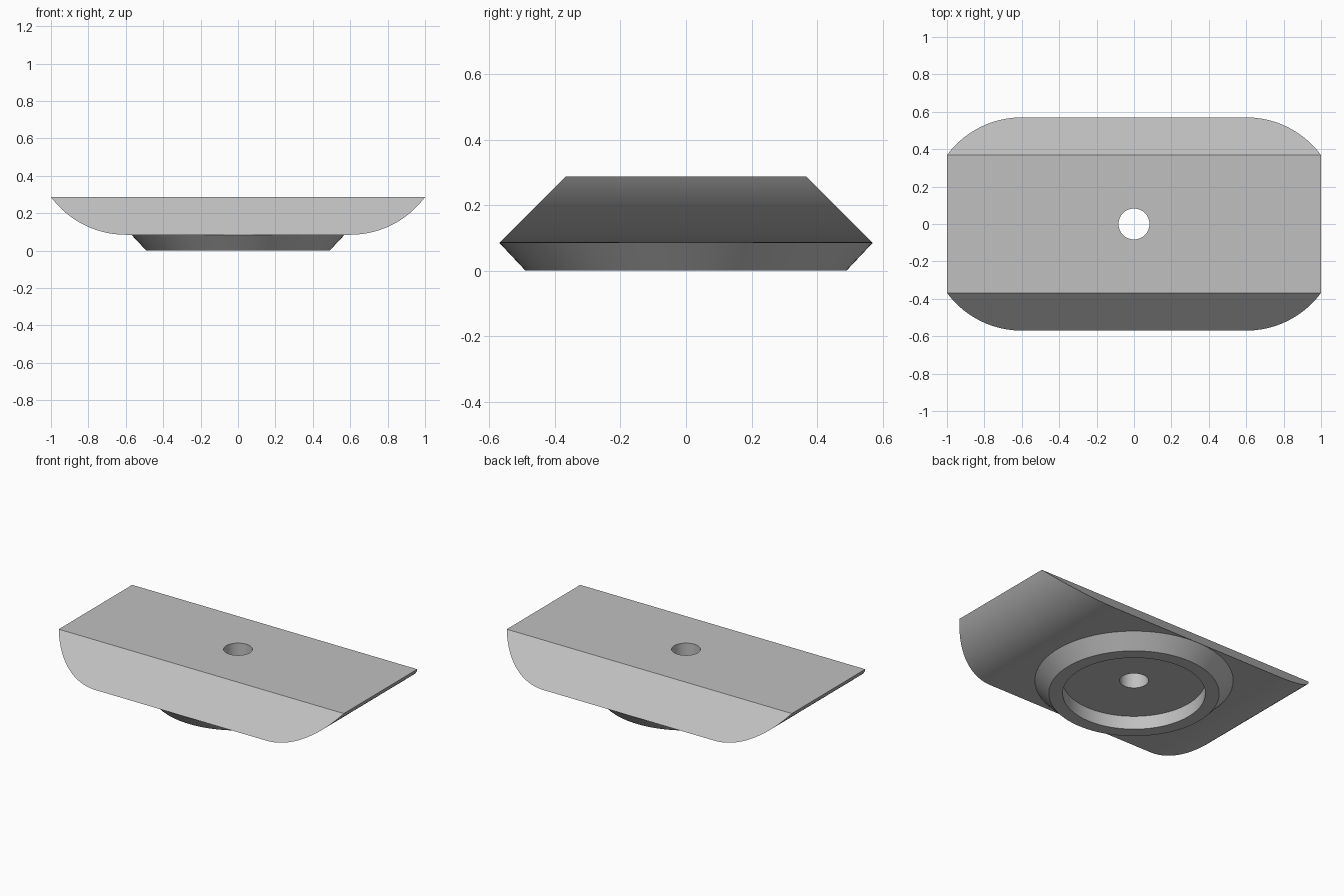
import bpy
import bmesh
from math import asin, cos, pi, sin, radians

if "Cube" in bpy.data.objects:
    bpy.data.objects.remove(bpy.data.objects["Cube"], do_unlink=True)

BASE_Z, TOP_Z = 0.085, 0.287      # underside and top of the block
HALF_LENGTH, FLAT_HALF = 1.0, 0.6
HALF_WIDTH = 0.57
HOLE_RADIUS = 0.083
SEGMENTS = 96

grey = bpy.data.materials.new("plain grey")
grey.use_nodes = True
colour = (0.53, 0.53, 0.53, 1)
grey.diffuse_color = colour
grey.node_tree.nodes["Principled BSDF"].inputs["Base Color"].default_value = colour


def make_object(name, bm):
    mesh = bpy.data.meshes.new(name)
    bm.to_mesh(mesh)
    bm.free()
    mesh.materials.append(grey)
    obj = bpy.data.objects.new(name, mesh)
    bpy.context.collection.objects.link(obj)
    return obj


def select_only(obj):
    bpy.ops.object.select_all(action='DESELECT')
    obj.select_set(True)
    bpy.context.view_layer.objects.active = obj


# Block: boat-shaped profile, narrowing at 45 degrees towards the top
rise, run = TOP_Z - BASE_Z, HALF_LENGTH - FLAT_HALF
radius = (run ** 2 + rise ** 2) / (2 * rise)
sweep = asin(run / radius)
steps = 24
right = [(FLAT_HALF + radius * sin(sweep * i / steps),
          BASE_Z + radius * (1 - cos(sweep * i / steps))) for i in range(steps + 1)]
profile = [(-x, z) for x, z in reversed(right)] + right

bm = bmesh.new()
front, back = [[bm.verts.new((x, side * (HALF_WIDTH - (z - BASE_Z)), z))
                for x, z in profile] for side in (-1, 1)]
bm.faces.new(front)
bm.faces.new(reversed(back))
for i in range(len(profile)):
    j = (i + 1) % len(profile)
    bm.faces.new((front[i], back[i], back[j], front[j]))
bmesh.ops.recalc_face_normals(bm, faces=bm.faces)
block = make_object("block", bm)

# Central through hole
bm = bmesh.new()
bmesh.ops.create_cone(bm, cap_ends=True, segments=48, radius1=HOLE_RADIUS,
                      radius2=HOLE_RADIUS, depth=2)
cutter = make_object("hole_cutter", bm)
cutter.hide_render = True
cut = block.modifiers.new("hole", 'BOOLEAN')
cut.operation = 'DIFFERENCE'
cut.solver = 'EXACT'
cut.object = cutter
select_only(block)
bpy.ops.object.modifier_apply(modifier=cut.name)
bpy.data.objects.remove(cutter, do_unlink=True)

# Foot ring: tapered outside, flat rim, straight recess wall
ring = [(HALF_WIDTH, BASE_Z), (0.49, 0), (0.41, 0), (0.41, BASE_Z)]
bm = bmesh.new()
loops = [[bm.verts.new((r * cos(2 * pi * i / SEGMENTS), r * sin(2 * pi * i / SEGMENTS), z))
          for i in range(SEGMENTS)] for r, z in ring]
for upper, lower in zip(loops, loops[1:]):
    for i in range(SEGMENTS):
        j = (i + 1) % SEGMENTS
        bm.faces.new((upper[i], lower[i], lower[j], upper[j]))
foot = make_object("foot_ring", bm)

for obj in (block, foot):
    select_only(obj)
    bpy.ops.object.shade_smooth_by_angle(angle=radians(30))
